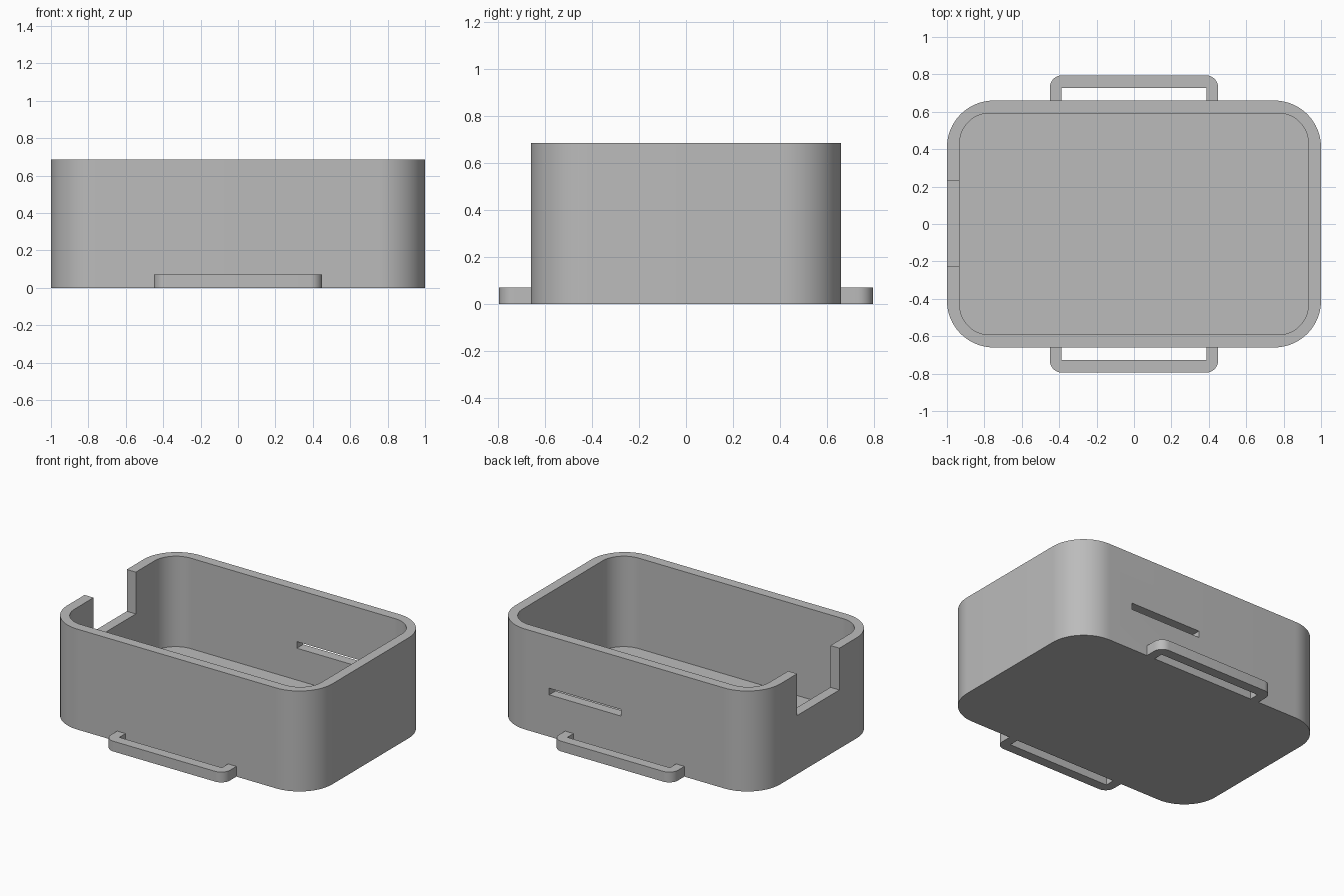
import bpy, bmesh
from math import cos, sin, pi

if "Cube" in bpy.data.objects:
    bpy.data.objects.remove(bpy.data.objects["Cube"], do_unlink=True)

WALL, HEIGHT = 0.068, 0.685
HX, HY = 1.0, 0.66

grey = bpy.data.materials.new("plain_grey")
grey.use_nodes = True
colour = (0.5, 0.5, 0.5, 1)
grey.diffuse_color = colour
grey.node_tree.nodes["Principled BSDF"].inputs["Base Color"].default_value = colour


def arc(cx, cy, r, start, steps):
    """Quarter circle, counter-clockwise from the start angle."""
    return [(cx + r * cos(start + pi / 2 * i / steps),
             cy + r * sin(start + pi / 2 * i / steps)) for i in range(steps + 1)]


def rounded_rect(hx, hy, r, steps=20):
    pts = []
    for i, (sx, sy) in enumerate([(1, 1), (-1, 1), (-1, -1), (1, -1)]):
        pts += arc(sx * (hx - r), sy * (hy - r), r, i * pi / 2, steps)
    return pts


def rect(x0, x1, y0, y1):
    return [(x0, y0), (x1, y0), (x1, y1), (x0, y1)]


def prism(name, outline, z0, z1):
    """Outline in plan, extruded from z0 to z1."""
    bm = bmesh.new()
    base = bm.faces.new([bm.verts.new((x, y, z0)) for x, y in outline])
    top = bmesh.ops.extrude_face_region(bm, geom=[base])["geom"]
    for v in top:
        if isinstance(v, bmesh.types.BMVert):
            v.co.z = z1
    bmesh.ops.recalc_face_normals(bm, faces=bm.faces)
    mesh = bpy.data.meshes.new(name)
    bm.to_mesh(mesh)
    bm.free()
    mesh.materials.append(grey)
    obj = bpy.data.objects.new(name, mesh)
    bpy.context.collection.objects.link(obj)
    return obj


def cut(obj, cutter):
    mod = obj.modifiers.new("cut", "BOOLEAN")
    mod.operation, mod.solver, mod.object = "DIFFERENCE", "EXACT", cutter
    bpy.context.view_layer.update()
    graph = bpy.context.evaluated_depsgraph_get()
    mesh = bpy.data.meshes.new_from_object(obj.evaluated_get(graph))
    obj.modifiers.clear()
    obj.data = mesh
    bpy.data.objects.remove(cutter, do_unlink=True)


def smooth(obj):
    bpy.ops.object.select_all(action="DESELECT")
    obj.select_set(True)
    bpy.context.view_layer.objects.active = obj
    bpy.ops.object.shade_smooth_by_angle(angle=pi / 6)


# Open tray with rounded corners
tray = prism("tray", rounded_rect(HX, HY, 0.25), 0, HEIGHT)
cut(tray, prism("cavity_cutter", rounded_rect(HX - WALL, HY - WALL, 0.16), WALL, HEIGHT + 0.1))
# Notch in the right end wall, open at the rim
cut(tray, prism("notch_cutter", rect(-1.1, -0.85, -0.225, 0.23), 0.4, HEIGHT + 0.1))
# Narrow slot through the back wall
cut(tray, prism("slot_cutter", rect(0.03, 0.57, 0.5, 0.8), 0.285, 0.33))
smooth(tray)

# Bracket handles at the foot of the front and back walls
OUT, REACH, R = 0.45, 0.795, 0.065
root = HY - 0.005
bracket = ([(OUT, root)] + arc(OUT - R, REACH - R, R, 0, 8)
           + arc(-OUT + R, REACH - R, R, pi / 2, 8)
           + [(-OUT, root), (-OUT + 0.063, root), (-OUT + 0.063, REACH - WALL),
              (OUT - 0.063, REACH - WALL), (OUT - 0.063, root)])
for name, side in (("back_handle", 1), ("front_handle", -1)):
    smooth(prism(name, [(x, side * y) for x, y in bracket], 0, 0.07))
